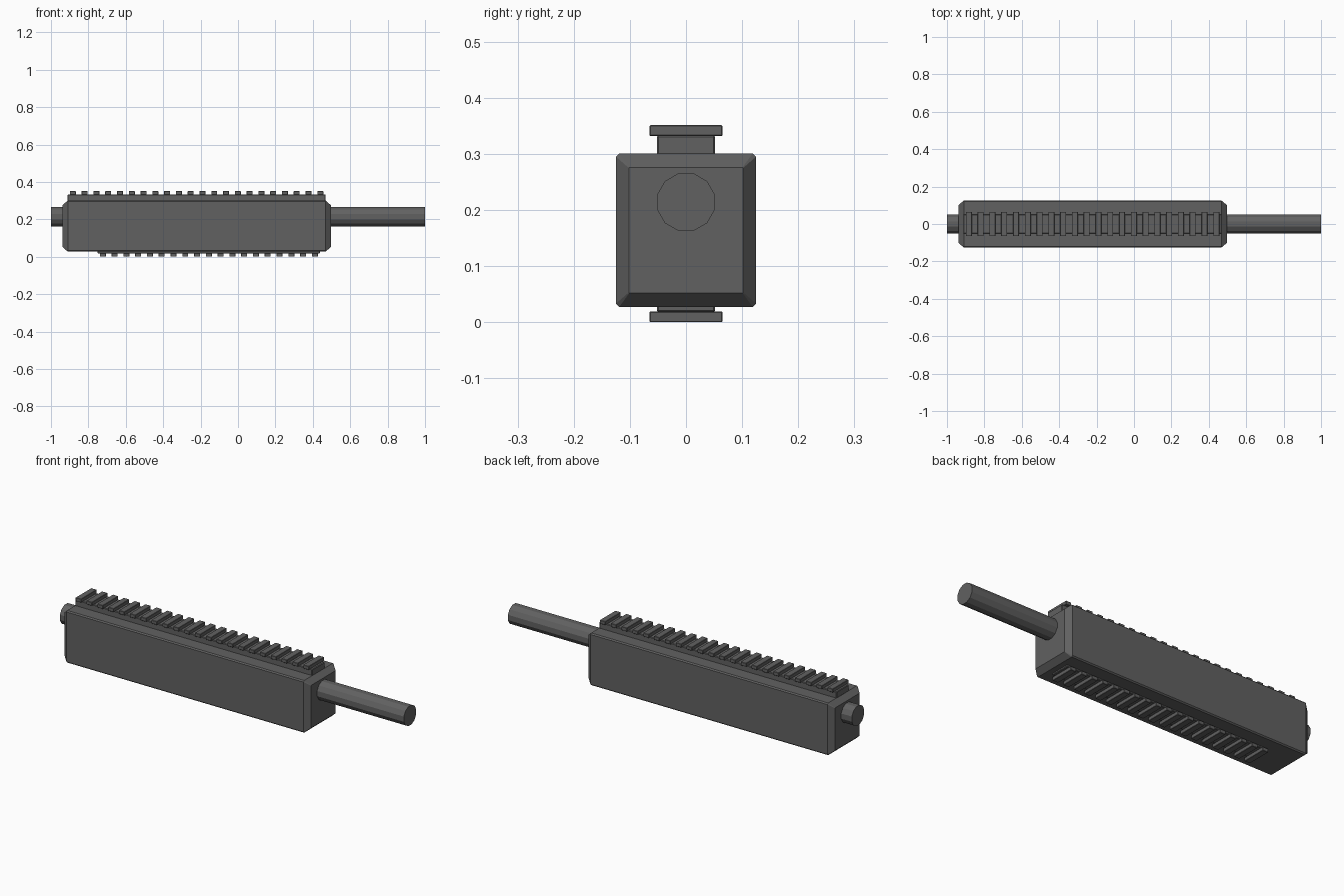
import bpy, bmesh, math
from mathutils import Matrix, Vector

cube = bpy.data.objects.get("Cube")
if cube:
    bpy.data.objects.remove(cube, do_unlink=True)

steel = bpy.data.materials.new("dark_grey")
steel.use_nodes = True
GREY = (0.12, 0.12, 0.12, 1)
steel.diffuse_color = GREY
steel.node_tree.nodes["Principled BSDF"].inputs["Base Color"].default_value = GREY


def finish(name, bm):
    bmesh.ops.recalc_face_normals(bm, faces=bm.faces)
    mesh = bpy.data.meshes.new(name)
    bm.to_mesh(mesh)
    bm.free()
    mesh.materials.append(steel)
    ob = bpy.data.objects.new(name, mesh)
    bpy.context.collection.objects.link(ob)
    return ob


def box(name, x0, x1, half_y, z0, z1, bevel):
    bm = bmesh.new()
    centre = Vector(((x0 + x1) / 2, 0, (z0 + z1) / 2))
    size = Matrix.Diagonal((x1 - x0, 2 * half_y, z1 - z0, 1))
    bmesh.ops.create_cube(bm, size=1, matrix=Matrix.Translation(centre) @ size)
    bmesh.ops.bevel(bm, geom=bm.edges[:], offset=bevel, segments=1, affect='EDGES')
    return finish(name, bm)


# Receiver body: a chamfered rectangle lofted along x, narrowing at both ends
def section(bm, x, hy, z0, z1, c):
    mid, hz = (z0 + z1) / 2, (z1 - z0) / 2
    corners = []
    for sy, sz in ((1, 1), (-1, 1), (-1, -1), (1, -1)):
        pair = [(sy * hy, sz * (hz - c)), (sy * (hy - c), sz * hz)]
        corners += pair if sy * sz > 0 else pair[::-1]
    return [bm.verts.new((x, y, mid + z)) for y, z in corners]


bm = bmesh.new()
small = (0.102, 0.052, 0.276, 0.001)
full = (0.125, 0.027, 0.301, 0.006)
rings = [section(bm, x, *s) for x, s in
         ((-0.938, small), (-0.91, full), (0.468, full), (0.496, small))]
for a, b in zip(rings, rings[1:]):
    for i in range(len(a)):
        j = (i + 1) % len(a)
        bm.faces.new((a[i], a[j], b[j], b[i]))
bm.faces.new(rings[0])
bm.faces.new(rings[-1])
finish("receiver_body", bm)

# Twelve-sided barrel, running right through the body
bm = bmesh.new()
turn = Matrix.Rotation(math.pi / 2, 4, 'Y') @ Matrix.Rotation(math.pi / 12, 4, 'Z')
bmesh.ops.create_cone(bm, cap_ends=True, segments=12, radius1=0.053, radius2=0.053,
                      depth=2, matrix=Matrix.Translation((0, 0, 0.214)) @ turn)
finish("barrel", bm)

# Slotted rails: a narrow base with wider, evenly spaced teeth
PITCH = 0.063


def rail(name, first, count, base_z, tooth_z):
    last = first + (count - 1) * PITCH
    box(name + "_base", first - 0.028, last + 0.028, 0.052, *base_z, 0.003)
    for i in range(count):
        x = first + i * PITCH
        box(f"{name}_tooth_{i + 1}", x - 0.016, x + 0.016, 0.065, *tooth_z, 0.0015)


rail("top_rail", -0.883, 22, (0.298, 0.333), (0.332, 0.351))
rail("bottom_rail", -0.723, 19, (0.018, 0.05), (0, 0.019))
